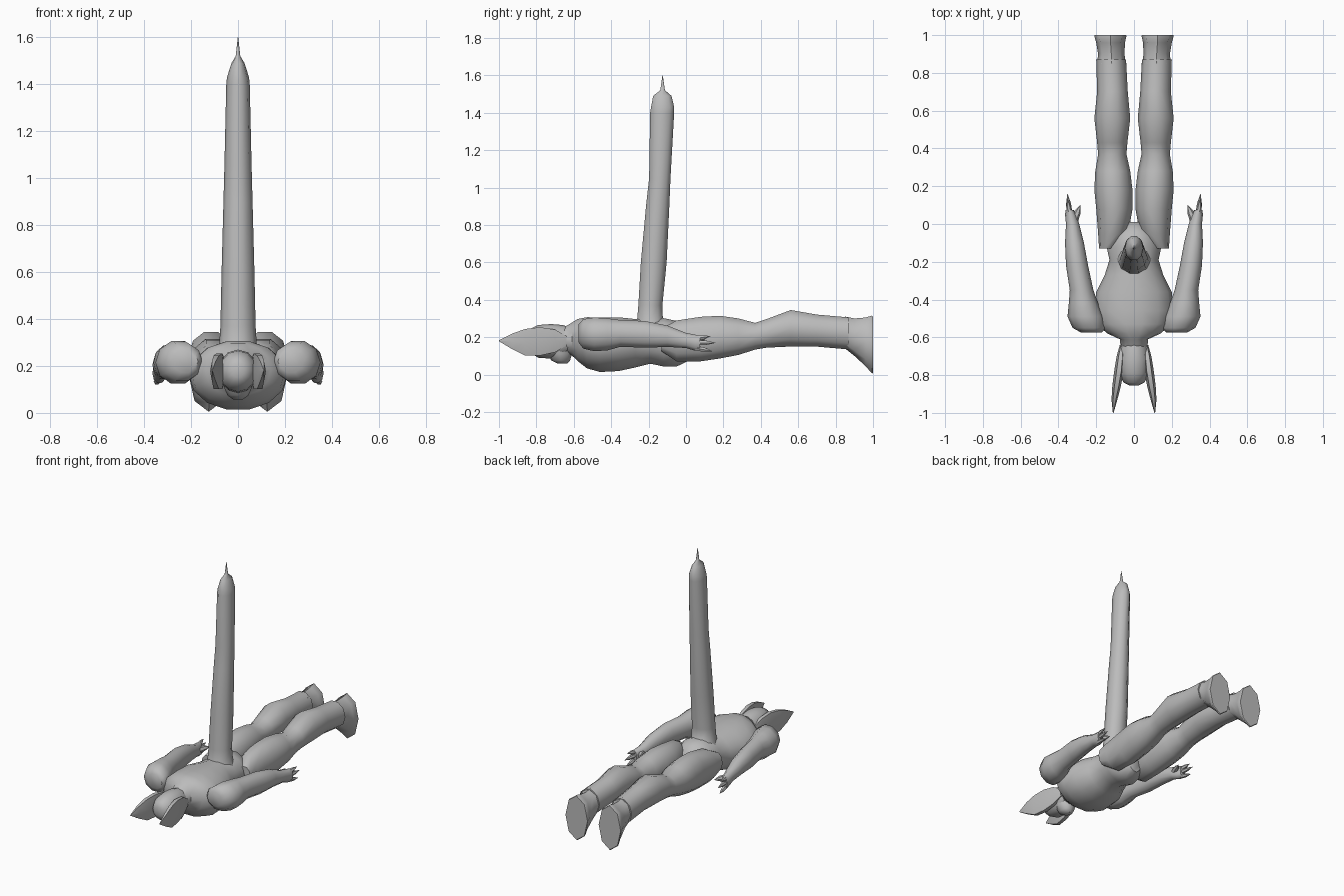
import bpy, bmesh, math
from mathutils import Vector

grey = bpy.data.materials.new("plain grey")
grey.diffuse_color = (0.5, 0.5, 0.5, 1)


def finish(name, bm, angle=50):
    bmesh.ops.recalc_face_normals(bm, faces=bm.faces)
    me = bpy.data.meshes.new(name)
    bm.to_mesh(me)
    bm.free()
    me.materials.append(grey)
    ob = bpy.data.objects.new(name, me)
    bpy.context.collection.objects.link(ob)
    bpy.ops.object.select_all(action='DESELECT')
    ob.select_set(True)
    bpy.context.view_layer.objects.active = ob
    bpy.ops.object.shade_smooth_by_angle(angle=math.radians(angle))
    return ob


def loft(name, rings, axis='y', n=10, side=1, angle=50):
    """Skin ellipses given as (station, min a, max a, min b, max b)."""
    bm = bmesh.new()
    loops = []
    for s, a0, a1, b0, b1 in rings:
        loop = []
        for i in range(n):
            t = 2 * math.pi * i / n
            a = (a0 + a1) / 2 + (a1 - a0) / 2 * math.cos(t)
            b = (b0 + b1) / 2 + (b1 - b0) / 2 * math.sin(t)
            p = (a * side, s, b) if axis == 'y' else (a * side, b, s)
            loop.append(bm.verts.new(p))
        loops.append(loop)
    for p, q in zip(loops, loops[1:]):
        for i in range(n):
            j = (i + 1) % n
            bm.faces.new((p[i], p[j], q[j], q[i]))
    bm.faces.new(loops[0])
    bm.faces.new(loops[-1])
    return finish(name, bm, angle)


def spike(name, base, tip, r):
    """Slim tapered finger or claw."""
    base, tip = Vector(base), Vector(tip)
    bm = bmesh.new()
    q = (tip - base).to_track_quat('Z', 'Y')
    rings = []
    for f, k in ((0, 1), (0.55, 0.85), (1, 0.08)):
        c = base.lerp(tip, f)
        rings.append([bm.verts.new(c + q @ Vector((r * k * math.cos(i * math.pi / 3),
                      r * k * math.sin(i * math.pi / 3), 0))) for i in range(6)])
    for a, b in zip(rings, rings[1:]):
        for i in range(6):
            bm.faces.new((a[i], a[(i + 1) % 6], b[(i + 1) % 6], b[i]))
    bm.faces.new(rings[0])
    bm.faces.new(rings[-1])
    return finish(name, bm)


# Torso from neck to crotch
loft("torso", [
    (-0.66, -0.07, 0.07, 0.12, 0.25), (-0.61, -0.075, 0.075, 0.10, 0.28),
    (-0.58, -0.14, 0.14, 0.07, 0.30), (-0.53, -0.20, 0.20, 0.03, 0.31),
    (-0.46, -0.21, 0.21, 0.01, 0.31), (-0.36, -0.20, 0.20, 0.015, 0.31),
    (-0.27, -0.155, 0.155, 0.035, 0.30), (-0.19, -0.13, 0.13, 0.055, 0.30),
    (-0.12, -0.145, 0.145, 0.04, 0.305), (-0.05, -0.12, 0.12, 0.04, 0.29),
    (0.01, -0.05, 0.05, 0.07, 0.22)], n=14)

# Head, face down, with muzzle, brow and jaw
loft("head", [
    (-0.855, -0.025, 0.025, 0.15, 0.21), (-0.84, -0.055, 0.055, 0.12, 0.24),
    (-0.79, -0.08, 0.08, 0.09, 0.265), (-0.72, -0.085, 0.085, 0.085, 0.27),
    (-0.66, -0.075, 0.075, 0.09, 0.265), (-0.61, -0.06, 0.06, 0.12, 0.25)], n=12)
loft("muzzle", [
    (0.058, -0.022, 0.022, -0.685, -0.635), (0.075, -0.045, 0.045, -0.72, -0.62),
    (0.11, -0.06, 0.06, -0.74, -0.61), (0.16, -0.065, 0.065, -0.76, -0.62)], axis='z', n=8)

# Tail and its tip
loft("tail", [
    (0.22, -0.11, 0.11, -0.30, -0.04), (0.29, -0.08, 0.08, -0.265, -0.12),
    (0.37, -0.075, 0.075, -0.258, -0.123), (0.60, -0.07, 0.07, -0.245, -0.10),
    (0.90, -0.062, 0.062, -0.217, -0.086), (1.05, -0.058, 0.058, -0.20, -0.08),
    (1.40, -0.05, 0.05, -0.195, -0.06), (1.43, -0.047, 0.047, -0.19, -0.06),
    (1.49, -0.028, 0.028, -0.178, -0.075), (1.52, -0.01, 0.01, -0.138, -0.112),
    (1.60, -0.001, 0.001, -0.126, -0.124)], axis='z', n=10)

for side, label in ((1, "right"), (-1, "left")):
    # Pointed ear
    loft(label + "_ear", [
        (-1.0, 0.108, 0.112, 0.178, 0.184), (-0.93, 0.088, 0.119, 0.13, 0.225),
        (-0.86, 0.07, 0.115, 0.09, 0.255), (-0.78, 0.055, 0.105, 0.09, 0.265),
        (-0.70, 0.05, 0.092, 0.11, 0.25), (-0.64, 0.05, 0.075, 0.15, 0.21)],
        n=6, side=side)
    # Leg from hip to ankle
    loft(label + "_leg", [
        (-0.13, 0.10, 0.185, 0.12, 0.25), (-0.05, 0.03, 0.19, 0.065, 0.295),
        (0.08, 0.008, 0.20, 0.065, 0.315), (0.18, 0.008, 0.21, 0.08, 0.32),
        (0.28, 0.02, 0.205, 0.10, 0.305), (0.37, 0.04, 0.19, 0.13, 0.28),
        (0.43, 0.035, 0.195, 0.14, 0.30), (0.56, 0.02, 0.21, 0.145, 0.35),
        (0.70, 0.033, 0.195, 0.145, 0.325), (0.87, 0.042, 0.20, 0.13, 0.31)],
        n=10, side=side)
    # Foot with flat sole
    loft(label + "_foot", [
        (0.85, 0.045, 0.195, 0.14, 0.31), (0.90, 0.05, 0.19, 0.10, 0.30),
        (0.96, 0.048, 0.20, 0.045, 0.305), (0.995, 0.04, 0.21, 0.005, 0.315),
        (1.0, 0.042, 0.208, 0.01, 0.31)], n=8, side=side)
    # Arm from shoulder to wrist
    loft(label + "_arm", [
        (-0.575, 0.17, 0.28, 0.17, 0.27), (-0.55, 0.15, 0.325, 0.135, 0.30),
        (-0.49, 0.16, 0.352, 0.12, 0.31), (-0.42, 0.19, 0.345, 0.125, 0.305),
        (-0.35, 0.215, 0.34, 0.145, 0.295), (-0.22, 0.243, 0.36, 0.14, 0.29),
        (-0.10, 0.265, 0.365, 0.145, 0.265), (0.0, 0.29, 0.36, 0.14, 0.225),
        (0.05, 0.305, 0.365, 0.125, 0.215), (0.075, 0.32, 0.362, 0.13, 0.21)],
        n=10, side=side)
    # Fingers and thumb
    for i, (z0, z1, y1) in enumerate(((0.192, 0.205, 0.13), (0.17, 0.17, 0.158), (0.142, 0.125, 0.14))):
        spike(f"{label}_finger_{i + 1}", (side * 0.34, 0.05, z0), (side * 0.352, y1, z1), 0.015)
    spike(label + "_thumb", (side * 0.315, 0.02, 0.18), (side * 0.284, 0.10, 0.185), 0.02)
